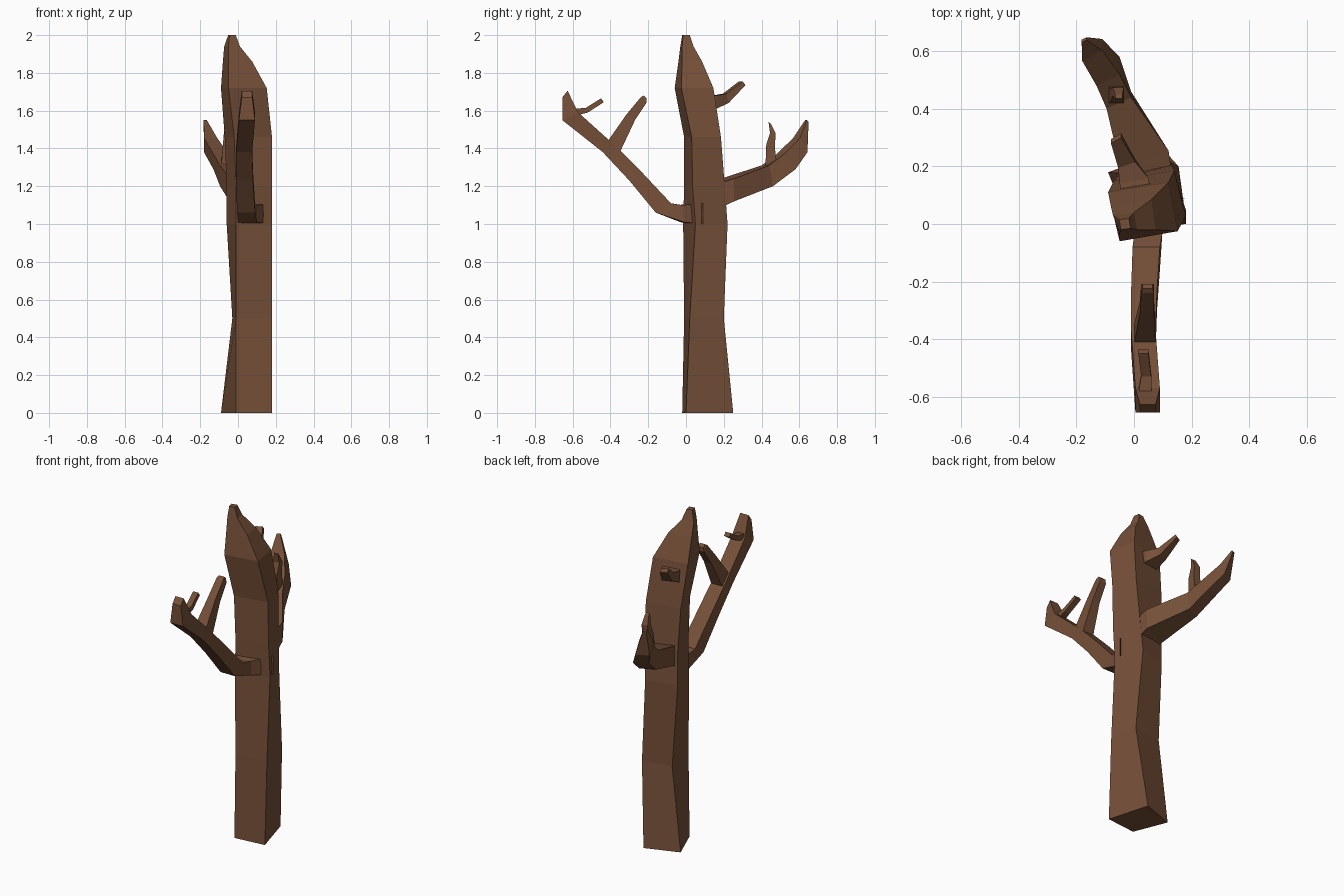
import bpy, bmesh

bark = bpy.data.materials.new("bark")
bark.diffuse_color = (0.18, 0.08, 0.04, 1)


def loft(name, rings):
    """Skin four-sided rings into a closed, flat-faced limb."""
    bm = bmesh.new()
    loops = [[bm.verts.new(p) for p in ring] for ring in rings]
    for a, b in zip(loops, loops[1:]):
        for i in range(4):
            j = (i + 1) % 4
            bm.faces.new((a[i], a[j], b[j], b[i]))
    bm.faces.new(loops[0])
    bm.faces.new(loops[-1])
    bmesh.ops.recalc_face_normals(bm, faces=bm.faces)
    mesh = bpy.data.meshes.new(name)
    bm.to_mesh(mesh)
    bm.free()
    mesh.materials.append(bark)
    obj = bpy.data.objects.new(name, mesh)
    bpy.context.collection.objects.link(obj)
    return obj


def limb(name, sections):
    """Section: lower (y, z), upper (y, z), x range, and y skew from left to right."""
    rings = []
    for (yl, zl), (yu, zu), (x0, x1), k in sections:
        rings.append([(x0, yl - k, zl), (x1, yl + k, zl),
                      (x1, yu + k, zu), (x0, yu - k, zu)])
    return loft(name, rings)


# Trunk: height, then four corners (front left, front right, back right, back left)
trunk = [
    (0.00, (-.01, -.02), (.18, .00), (.11, .25), (-.09, .18)),
    (0.50, (-.01, -.01), (.18, .02), (.155, .20), (-.03, .175)),
    (1.00, (-.01, -.015), (.18, .05), (.12, .22), (-.06, .165)),
    (1.20, (-.01, -.01), (.18, .035), (.13, .205), (-.06, .165)),
    (1.46, (-.02, -.01), (.18, .03), (.14, .185), (-.07, .15)),
    (1.72, (-.05, -.06), (.152, -.025), (.12, .145), (-.09, .11)),
    (1.86, (-.05, -.04), (.075, -.02), (.06, .085), (-.08, .06)),
    (1.94, (-.05, -.03), (.01, -.02), (.0, .04), (-.073, .03)),
    (2.00, (-.045, -.02), (-.012, -.015), (-.018, .02), (-.052, .015)),
]
loft("trunk", [[(x, y, z) for x, y in corners] for z, *corners in trunk])

# Front branch
limb("front_branch", [
    ((.06, 1.00), (.06, 1.11), (.0, .175), .03),
    ((-.02, 1.01), (-.03, 1.10), (.0, .10), .01),
    ((-.16, 1.06), (-.08, 1.11), (-.005, .09), 0),
    ((-.30, 1.23), (-.23, 1.27), (-.01, .08), 0),
    ((-.44, 1.38), (-.37, 1.41), (-.01, .075), 0),
    ((-.655, 1.55), (-.57, 1.59), (.005, .09), 0),
    ((-.655, 1.67), (-.627, 1.705), (.02, .075), 0),
])
limb("front_branch_long_twig", [
    ((-.35, 1.38), (-.42, 1.43), (.0, .075), 0),
    ((-.27, 1.55), (-.315, 1.58), (.02, .07), 0),
    ((-.21, 1.64), (-.24, 1.67), (.025, .07), 0),
    ((-.208, 1.665), (-.225, 1.68), (.03, .065), 0),
])
limb("front_branch_short_twig", [
    ((-.58, 1.575), (-.59, 1.61), (.015, .06), 0),
    ((-.52, 1.59), (-.53, 1.615), (.025, .06), 0),
    ((-.435, 1.645), (-.45, 1.665), (.015, .05), 0),
])

# Back branch, drifting toward the left
limb("back_branch", [
    ((.15, 1.09), (.15, 1.22), (-.03, .13), .04),
    ((.22, 1.12), (.22, 1.24), (-.045, .12), .035),
    ((.44, 1.20), (.42, 1.31), (-.095, -.01), .02),
    ((.56, 1.29), (.50, 1.37), (-.13, -.05), .02),
    ((.625, 1.38), (.585, 1.455), (-.18, -.11), .018),
    ((.645, 1.54), (.635, 1.55), (-.182, -.165), .004),
])
limb("back_branch_twig", [
    ((.48, 1.32), (.42, 1.29), (-.09, -.035), 0),
    ((.47, 1.41), (.425, 1.42), (-.08, -.035), 0),
    ((.475, 1.48), (.445, 1.48), (-.075, -.035), 0),
    ((.45, 1.53), (.437, 1.54), (-.065, -.04), 0),
])

# Small upper stub on the back of the trunk
limb("upper_back_twig", [
    ((.11, 1.60), (.11, 1.68), (-.04, .06), .01),
    ((.15, 1.61), (.15, 1.68), (-.05, .05), .01),
    ((.215, 1.64), (.205, 1.69), (-.055, .005), .01),
    ((.305, 1.735), (.29, 1.755), (-.08, -.045), .01),
])
